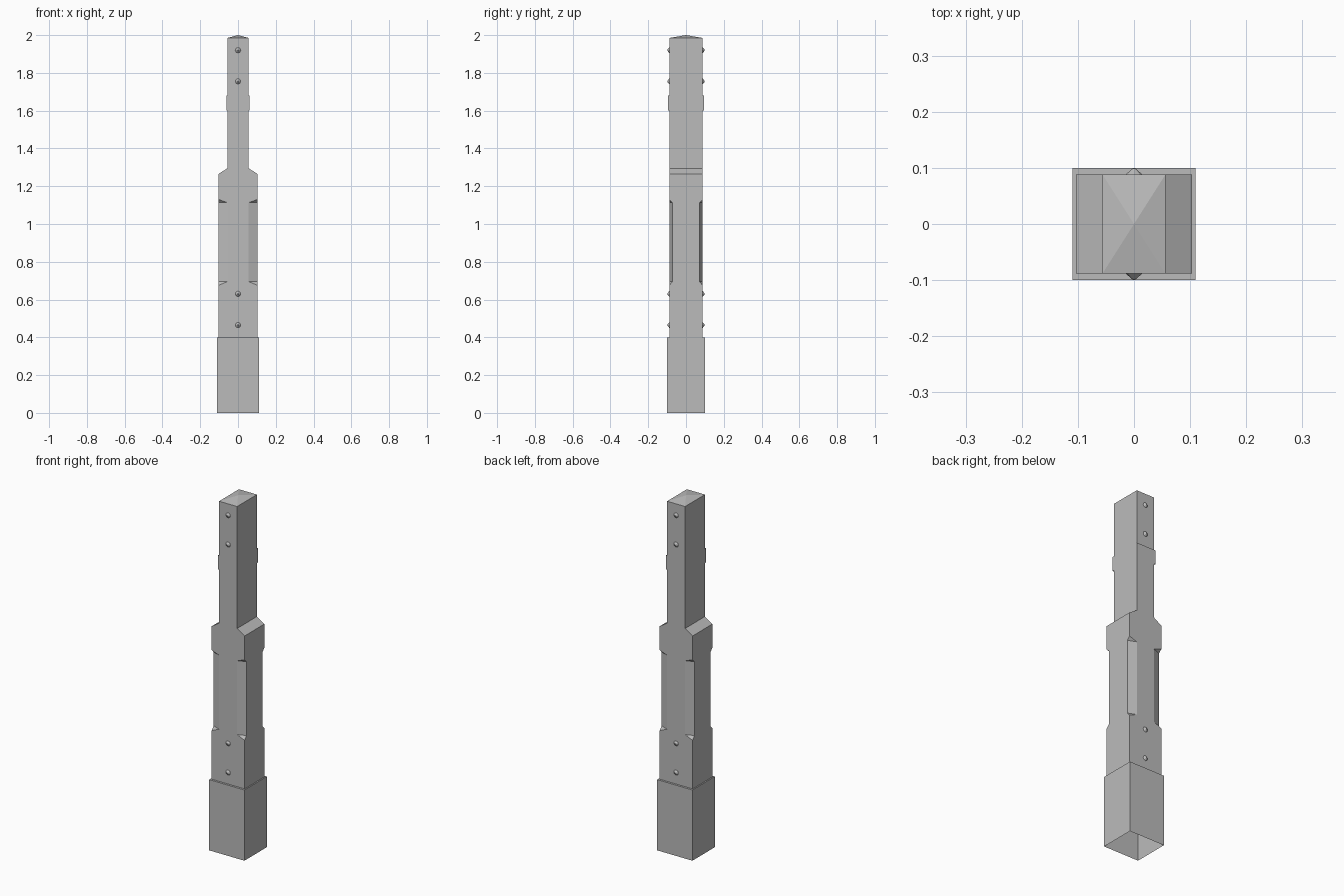
import bpy, bmesh, math
from mathutils import Matrix

cube = bpy.data.objects.get("Cube")
if cube:
    bpy.data.objects.remove(cube, do_unlink=True)

GREY = (0.5, 0.5, 0.5, 1)
stone = bpy.data.materials.new("plain_grey")
stone.use_nodes = True
stone.diffuse_color = GREY
stone.node_tree.nodes["Principled BSDF"].inputs["Base Color"].default_value = GREY


def add_object(name, bm):
    mesh = bpy.data.meshes.new(name)
    bm.to_mesh(mesh)
    bm.free()
    mesh.materials.append(stone)
    obj = bpy.data.objects.new(name, mesh)
    bpy.context.collection.objects.link(obj)
    return obj


def open_box(name, half_x, half_y, low, high, open_sides):
    """Box without the faces that point along the listed z directions."""
    bm = bmesh.new()
    bmesh.ops.create_cube(bm, size=2)
    gone = [f for f in bm.faces if round(f.normal.z) in open_sides]
    bmesh.ops.delete(bm, geom=gone, context="FACES")
    for v in bm.verts:
        v.co = (v.co.x * half_x, v.co.y * half_y, high if v.co.z > 0 else low)
    return add_object(name, bm)


# Foot sleeve, open underneath, and the thin collar around the neck
open_box("foot_sleeve", 0.11, 0.1, 0, 0.4, [-1])
open_box("neck_collar", 0.06, 0.094, 1.6, 1.68, [-1, 1])

# Post: one quarter, mirrored both ways
W, N, D, M = 0.103, 0.0563, 0.0885, 0.071    # body, neck, depth, chamfer depth
FOOT, SHOULDER, NECK, EAVE, TIP = 0.4, 1.265, 1.295, 1.985, 2.0
NOTCH = [(0.675, 0.695), (1.13, 1.113)]      # outer and inner end heights
(lo_out, lo_in), (hi_out, hi_in) = NOTCH

wide_face = [(0, FOOT), (W, FOOT), (W, lo_out), (N, lo_in), (N, hi_in), (W, hi_out),
             (W, SHOULDER), (N, NECK), (N, EAVE), (0, EAVE)]
side_face = [(0, FOOT), (D, FOOT), (D, lo_out), (M, lo_in), (M, hi_in), (D, hi_out),
             (D, SHOULDER), (0, SHOULDER)]
faces = [
    [(x, D, z) for x, z in wide_face],
    [(W, y, z) for y, z in side_face],
    [(N, D, lo_in), (W, M, lo_in), (W, M, hi_in), (N, D, hi_in)],             # chamfer
    [(W, 0, SHOULDER), (W, D, SHOULDER), (N, D, NECK), (N, 0, NECK)],         # shoulder
    [(N, 0, NECK), (N, D, NECK), (N, D, EAVE), (N, 0, EAVE)],                 # neck side
    [(0, D, EAVE), (N, D, EAVE), (0, 0, TIP)],                                # cap
    [(N, 0, EAVE), (N, D, EAVE), (0, 0, TIP)],
]
faces += [[(N, D, inner), (W, M, inner), (W, D, outer)] for outer, inner in NOTCH]

bm = bmesh.new()
for points in faces:
    face = bm.faces.new([bm.verts.new(p) for p in points])
    face.normal_update()
    if face.normal.x + face.normal.y < 0:
        face.normal_flip()
bmesh.ops.remove_doubles(bm, verts=bm.verts, dist=0.0001)
post = add_object("post", bm)
mirror = post.modifiers.new("mirror", "MIRROR")
mirror.use_axis = (True, True, False)

# Pointed studs on the front and back
for side, turn in (("front", 1), ("back", -1)):
    bm = bmesh.new()
    for z in (0.465, 0.63, 1.755, 1.92):
        place = Matrix.Translation((0, -turn * (D + 0.004), z)) @ Matrix.Rotation(turn * math.pi / 2, 4, "X")
        bmesh.ops.create_cone(bm, segments=8, radius1=0.017, radius2=0.003,
                              depth=0.012, cap_ends=True, matrix=place)
    add_object(side + "_studs", bm)
